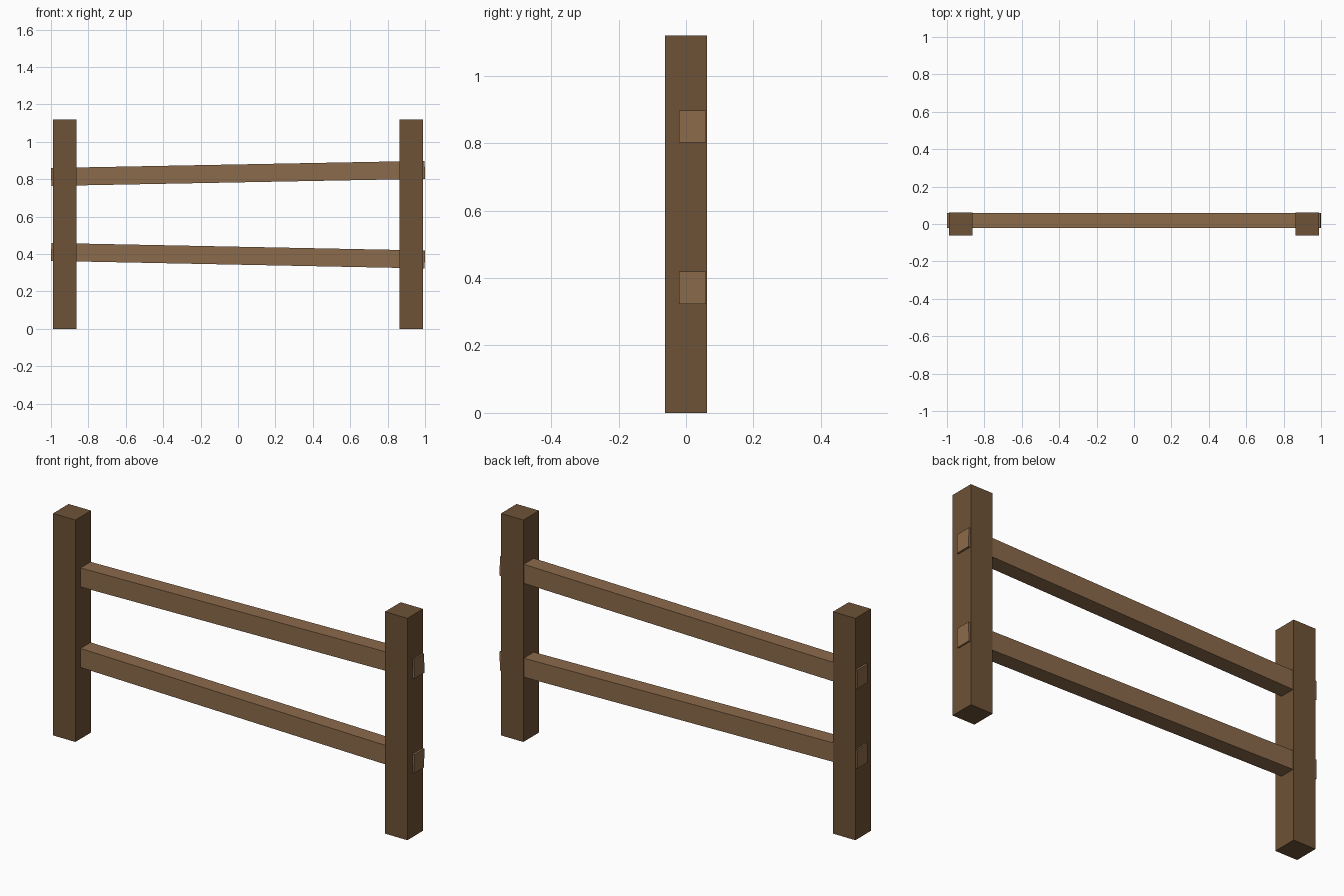
import bpy

if "Cube" in bpy.data.objects:
    bpy.data.objects.remove(bpy.data.objects["Cube"])

def material(name, color):
    m = bpy.data.materials.new(name)
    m.diffuse_color = color
    m.use_nodes = True
    m.node_tree.nodes["Principled BSDF"].inputs["Base Color"].default_value = m.diffuse_color
    return m

post_wood = material("dark_wood", (0.155, 0.085, 0.038, 1))
rail_wood = material("light_wood", (0.26, 0.145, 0.07, 1))

def beam(name, loc, size, mat, tilt=0.0):
    bpy.ops.mesh.primitive_cube_add(size=1, location=loc)
    ob = bpy.context.object
    ob.name = name
    ob.scale = size
    bpy.ops.object.transform_apply(location=False, rotation=False, scale=True)
    ob.rotation_euler.y = tilt
    ob.data.materials.append(mat)

# Upright square posts
for side, x in (("left", -0.927), ("right", 0.927)):
    beam(side + "_post", (x, 0, 0.56), (0.125, 0.125, 1.12), post_wood)

# Slightly crooked rails passing through the posts
for name, z, tilt in (("upper_rail", 0.831, -0.019), ("lower_rail", 0.391, 0.02)):
    beam(name, (0, 0.019, z), (1.998, 0.08, 0.096), rail_wood, tilt)
